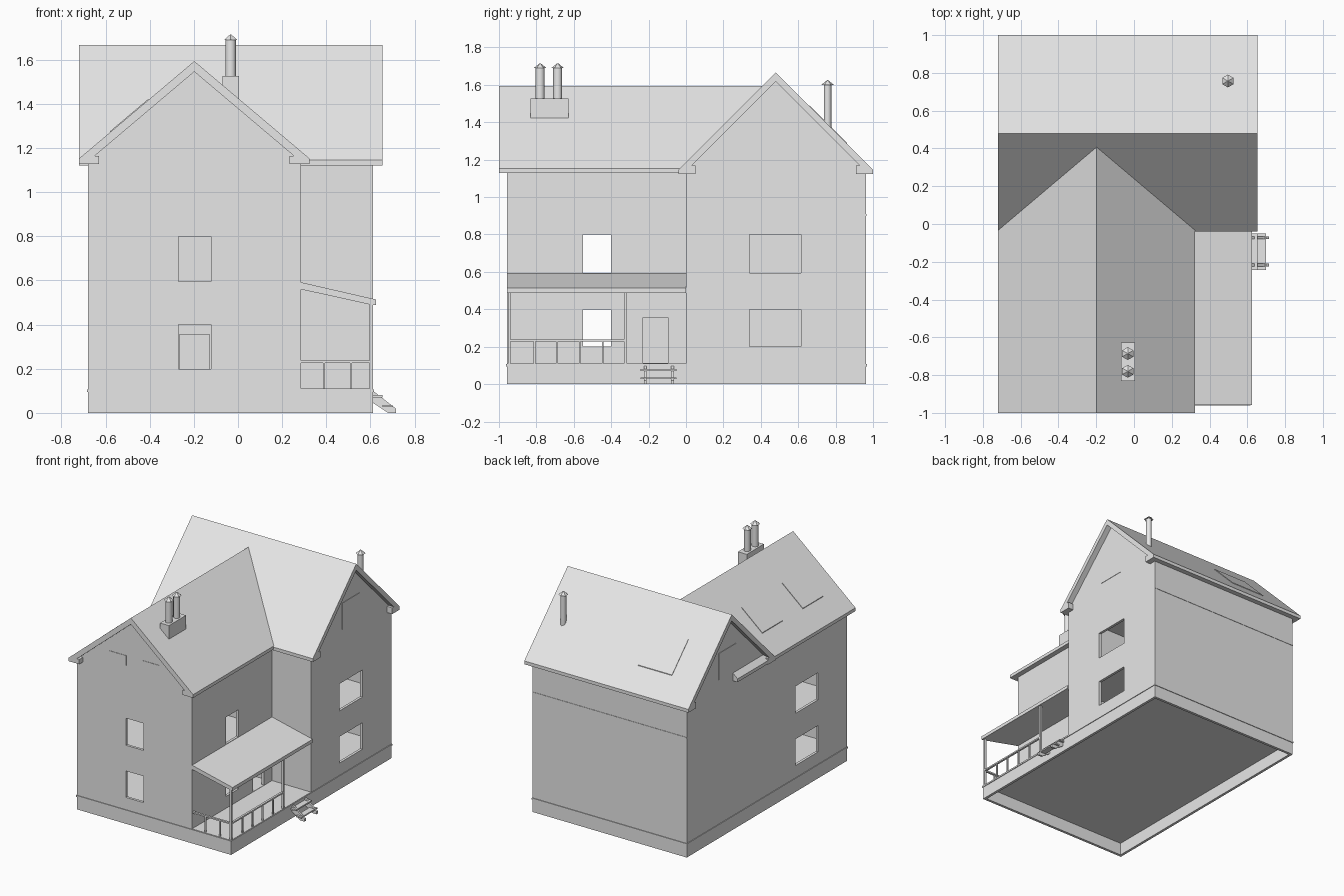
import bpy, bmesh
from mathutils import Vector

cube = bpy.data.objects.get("Cube")
if cube:
    bpy.data.objects.remove(cube, do_unlink=True)

grey = bpy.data.materials.new("plain grey")
grey.use_nodes = True
COLOUR = (0.8, 0.8, 0.8, 1)
grey.diffuse_color = COLOUR
grey.node_tree.nodes["Principled BSDF"].inputs["Base Color"].default_value = COLOUR


def finish(name, bm):
    bmesh.ops.recalc_face_normals(bm, faces=bm.faces)
    mesh = bpy.data.meshes.new(name)
    bm.to_mesh(mesh)
    bm.free()
    mesh.materials.append(grey)
    ob = bpy.data.objects.new(name, mesh)
    bpy.context.collection.objects.link(ob)
    return ob


def prism(name, profile, axis, a, b):
    """Extrude a profile along x (profile is y,z) or along y (profile is x,z)."""
    bm = bmesh.new()
    place = (lambda p: (a, *p)) if axis == "x" else (lambda p: (p[0], a, p[1]))
    face = bm.faces.new([bm.verts.new(place(p)) for p in profile])
    ext = bmesh.ops.extrude_face_region(bm, geom=[face])
    step = Vector((b - a, 0, 0)) if axis == "x" else Vector((0, b - a, 0))
    bmesh.ops.translate(bm, vec=step,
                        verts=[g for g in ext["geom"] if isinstance(g, bmesh.types.BMVert)])
    return finish(name, bm)


def box(name, x, y, z):
    return prism(name, [(x[0], z[0]), (x[1], z[0]), (x[1], z[1]), (x[0], z[1])], "y", *y)


def carve(target, cuts):
    """Subtract boxes from a part, leaving no cutters behind."""
    for c in cuts:
        cutter = box("cutter", *c)
        cutter.hide_render = True
        mod = target.modifiers.new("cut", "BOOLEAN")
        mod.operation, mod.solver, mod.object = "DIFFERENCE", "EXACT", cutter
        graph = bpy.context.evaluated_depsgraph_get()
        mesh = bpy.data.meshes.new_from_object(target.evaluated_get(graph))
        target.modifiers.clear()
        target.data = mesh
        bpy.data.objects.remove(cutter, do_unlink=True)


def cylinder(name, x, y, z0, z1, r0, r1, sides):
    bm = bmesh.new()
    bmesh.ops.create_cone(bm, cap_ends=True, segments=sides, radius1=r0, radius2=r1, depth=z1 - z0)
    bmesh.ops.translate(bm, verts=bm.verts, vec=(x, y, (z0 + z1) / 2))
    ob = finish(name, bm)
    if sides > 6:
        for f in ob.data.polygons:
            f.use_smooth = abs(f.normal.z) < 0.5
    return ob


# Main levels
LEFT, RIGHT, WING_RIGHT = -0.68, 0.612, 0.285
FRONT, BACK = -0.957, 0.962
T = 0.02
LOW, HIGH = (0.2, 0.4), (0.595, 0.8)
STOREYS = [(0.11, 0.49), (0.51, 1.1)]

# Base: hollow underneath, with a thin ledge around the top
base = box("base", (LEFT, RIGHT), (FRONT, BACK), (0, 0.11))
carve(base, [((LEFT + T, RIGHT - T), (FRONT + T, BACK - T), (-0.05, 0.095))])
e = 0.005
for name, x, y in [("base_ledge_left", (LEFT - e, LEFT), (FRONT - e, BACK + e)),
                   ("base_ledge_right", (RIGHT, RIGHT + e), (FRONT - e, BACK + e)),
                   ("base_ledge_front", (LEFT, RIGHT), (FRONT - e, FRONT)),
                   ("base_ledge_back", (LEFT, RIGHT), (BACK, BACK + e))]:
    box(name, x, y, (0.095, 0.107))

# Front wing walls, rooms, windows and doors
wing = prism("front_wing", [(LEFT, 0.1), (WING_RIGHT, 0.1), (WING_RIGHT, 1.14),
                            (-0.2, 1.555), (LEFT, 1.14)], "y", FRONT, 0)
cuts = [((LEFT + T, WING_RIGHT - T), (FRONT + T, -0.01), s) for s in STOREYS]
for z in (LOW, HIGH):
    cuts += [((-0.27, -0.123), (FRONT - 0.1, FRONT + 0.05), z),
             ((LEFT - 0.1, LEFT + 0.05), (-0.61, -0.34), z),
             ((WING_RIGHT - 0.05, WING_RIGHT + 0.1), (-0.55, -0.4), z)]
inner_door = ((-0.265, -0.13), (-0.05, 0.05), (0.112, 0.355))
cuts += [((WING_RIGHT - 0.05, WING_RIGHT + 0.1), (-0.23, -0.095), (0.112, 0.355)), inner_door]
carve(wing, cuts)

# Rear block walls, rooms and windows
rear = prism("rear_block", [(0, 0.1), (BACK, 0.1), (BACK, 1.14), (0.48, 1.63), (0, 1.14)],
             "x", LEFT, RIGHT)
cuts = [((LEFT + T, RIGHT - T), (0.015, BACK - T), s) for s in STOREYS]
cuts += [((RIGHT - 0.05, RIGHT + 0.1), (0.34, 0.615), z) for z in (LOW, HIGH)]
carve(rear, cuts + [inner_door])
box("back_wall_ledge", (LEFT, RIGHT), (BACK, BACK + 0.003), (0.9, 0.91))

# Attic windows as thin plates
for side, x in (("left", LEFT), ("right", RIGHT)):
    box(side + "_attic_window", (x - 0.003, x + 0.003), (0.37, 0.58), (1.2, 1.4))
for side, x in (("right", (-0.41, -0.265)), ("left", (-0.13, 0.01))):
    box("front_attic_window_" + side, x, (FRONT - 0.003, FRONT), (1.2, 1.275))


# Roofs with boxed eaves
def roof(name, mid, half, peak, eave, axis, a, b):
    slope = (peak - eave - 0.0) / half
    inner = half - 0.07
    z = peak - 0.048 - inner * slope
    side = [(half, eave), (half, eave - 0.025), (half - 0.09, eave - 0.025), (half - 0.09, z),
            (inner, z)]
    pts = [(mid, peak)] + [(mid + d, h) for d, h in side] + [(mid, peak - 0.048)]
    pts += [(mid - d, h) for d, h in reversed(side)]
    prism(name, pts, axis, a, b)
    return lambda p: peak - abs(p - mid) * slope


wing_top = roof("wing_roof", -0.198, 0.522, 1.594, 1.153, "y", -1.0, 0.41)
rear_top = roof("rear_roof", 0.48, 0.52, 1.667, 1.147, "x", -0.72, 0.655)


# Skylights lying on the slopes
def skylight(name, top, p, axis, a, b):
    pts = [(p[0], top(p[0])), (p[1], top(p[1]))]
    prism(name, pts + [(u, v + 0.005) for u, v in reversed(pts)], axis, a, b)


skylight("wing_skylight_back", wing_top, (-0.58, -0.405), "y", -0.325, -0.085)
skylight("wing_skylight_front", wing_top, (-0.58, -0.405), "y", -0.81, -0.57)
skylight("rear_skylight", rear_top, (0.66, 0.86), "x", -0.485, -0.2)

# Chimney, pots and vent pipe
box("chimney", (-0.07, 0.004), (-0.832, -0.627), (1.4, 1.526))
for name, x, y, z0, z1, r in [("front_pot", -0.033, -0.78, 1.52, 1.69, 0.024),
                              ("back_pot", -0.033, -0.686, 1.52, 1.69, 0.024),
                              ("vent_pipe", 0.497, 0.757, 1.36, 1.6, 0.02)]:
    cylinder(name, x, y, z0, z1, r, r, 12)
    cylinder(name + "_cap", x, y, z1, z1 + 0.025, 0.034, 0.003, 6)

# Porch roof, posts and railing
prism("porch_roof", [(WING_RIGHT, 0.592), (0.625, 0.514), (0.625, 0.488), (0.612, 0.488),
                     (WING_RIGHT, 0.56)], "y", -0.957, 0)
PX, PY = 0.604, -0.945
for name, y in (("porch_post_front", PY), ("porch_post_back", -0.323)):
    box(name, (PX - 0.008, PX + 0.008), (y - 0.008, y + 0.008), (0.105, 0.497))
box("side_rail", (PX - 0.008, PX + 0.008), (PY, -0.323), (0.227, 0.238))
box("front_rail", (WING_RIGHT, PX), (PY - 0.008, PY + 0.008), (0.227, 0.238))
spots = [(PX, y) for y in (-0.81, -0.69, -0.568, -0.445)] + [(0.39, PY), (0.512, PY)]
for i, (x, y) in enumerate(spots):
    box(f"baluster_{i + 1}", (x - 0.005, x + 0.005), (y - 0.005, y + 0.005), (0.105, 0.23))

# Steps
for name, y in (("step_stringer_front", -0.225), ("step_stringer_back", -0.08)):
    prism(name, [(RIGHT, 0.1), (RIGHT, 0.045), (0.68, 0), (0.715, 0), (0.715, 0.02)],
          "y", y, y + 0.015)
box("lower_tread", (0.655, 0.7), (-0.243, -0.05), (0.026, 0.036))
box("upper_tread", (RIGHT, 0.655), (-0.243, -0.05), (0.07, 0.08))
